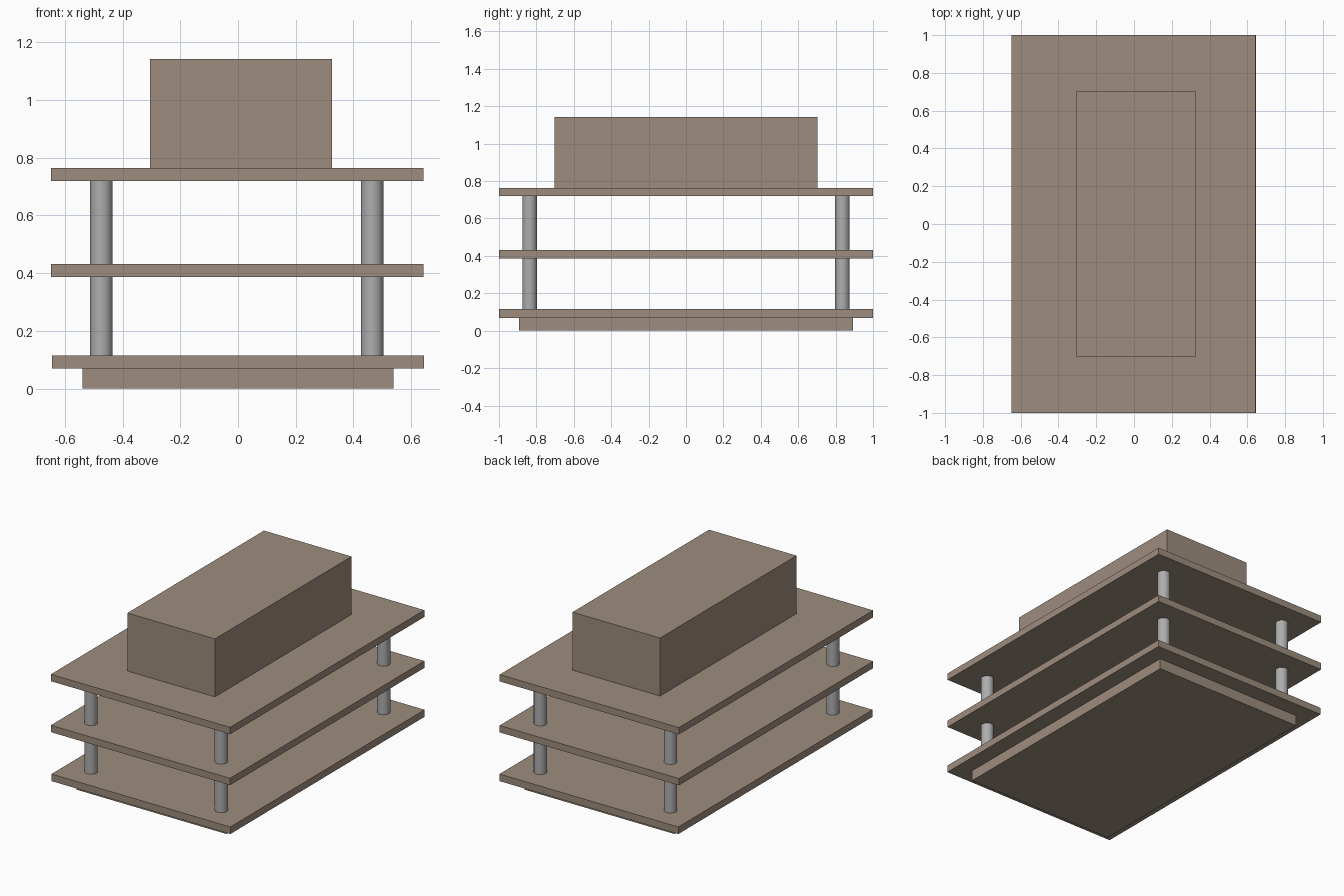
import bpy

if "Cube" in bpy.data.objects:
    bpy.data.objects.remove(bpy.data.objects["Cube"])


def material(name, colour):
    m = bpy.data.materials.new(name)
    m.diffuse_color = (*colour, 1)
    m.use_nodes = True
    m.node_tree.nodes["Principled BSDF"].inputs["Base Color"].default_value = m.diffuse_color
    return m


WOOD = material("brown wood", (0.34, 0.265, 0.205))
METAL = material("grey metal", (0.42, 0.42, 0.42))


def box(name, x0, x1, y0, y1, z0, z1):
    bpy.ops.mesh.primitive_cube_add(
        size=1, location=((x0 + x1) / 2, (y0 + y1) / 2, (z0 + z1) / 2))
    ob = bpy.context.object
    ob.name = name
    ob.scale = (x1 - x0, y1 - y0, z1 - z0)
    bpy.ops.object.transform_apply(location=False, rotation=False, scale=True)
    ob.data.materials.append(WOOD)


def post(name, x, y, z0, z1):
    bpy.ops.mesh.primitive_cylinder_add(
        vertices=32, radius=0.039, depth=z1 - z0, location=(x, y, (z0 + z1) / 2))
    ob = bpy.context.object
    ob.name = name
    ob.data.materials.append(METAL)
    bpy.ops.object.shade_smooth_by_angle()


# Plinth, three shelves and the block on top
box("plinth", -0.54, 0.54, -0.892, 0.892, 0, 0.07)
box("bottom_shelf", -0.645, 0.645, -1, 1, 0.069, 0.115)
box("middle_shelf", -0.649, 0.643, -1, 1, 0.387, 0.432)
box("top_shelf", -0.649, 0.643, -1, 1, 0.719, 0.764)
box("top_block", -0.305, 0.326, -0.703, 0.703, 0.763, 1.142)

# Posts at the corners, between each pair of shelves
for side, x in (("left", -0.474), ("right", 0.465)):
    for end, y in (("front", -0.836), ("back", 0.836)):
        post(f"lower_post_{end}_{side}", x, y, 0.114, 0.388)
        post(f"upper_post_{end}_{side}", x, y, 0.431, 0.72)
